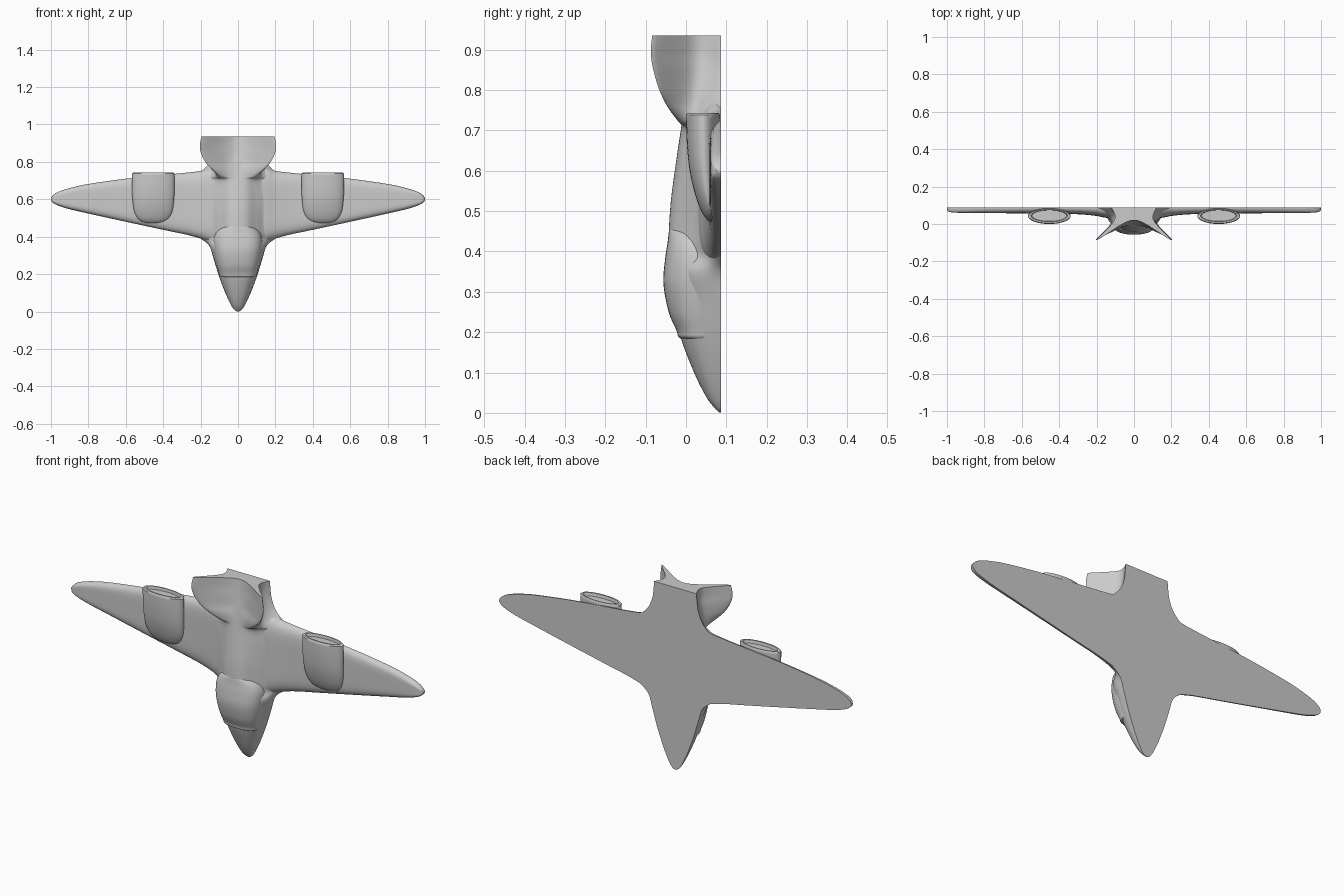
import bpy, bmesh
from math import sin, cos, pi, radians

BACK = 0.087  # flat rear plane


def smooth(rows, n):
    """Catmull-Rom resampling of a list of tuples."""
    out = []
    for i in range(len(rows) - 1):
        a, b, c, d = (rows[max(i - 1, 0)], rows[i], rows[i + 1],
                      rows[min(i + 2, len(rows) - 1)])
        for k in range(n):
            t = k / n
            out.append(tuple(0.5 * (2 * q + (r - p) * t + (2 * p - 5 * q + 4 * r - s) * t * t
                                    + (3 * q - p - 3 * r + s) * t ** 3)
                             for p, q, r, s in zip(a, b, c, d)))
    out.append(tuple(rows[-1]))
    return out


def loft(name, rings, mirror=False, angle=40):
    """Skin closed rings of equal length and cap both ends."""
    bm = bmesh.new()
    vs = [[bm.verts.new(p) for p in ring] for ring in rings]
    n = len(rings[0])
    for a, b in zip(vs, vs[1:]):
        for i in range(n):
            j = (i + 1) % n
            bm.faces.new((a[i], a[j], b[j], b[i]))
    bm.faces.new(vs[0])
    bm.faces.new(vs[-1])
    bmesh.ops.recalc_face_normals(bm, faces=bm.faces)
    me = bpy.data.meshes.new(name)
    bm.to_mesh(me)
    bm.free()
    ob = bpy.data.objects.new(name, me)
    bpy.context.collection.objects.link(ob)
    bpy.ops.object.select_all(action='DESELECT')
    ob.select_set(True)
    bpy.context.view_layer.objects.active = ob
    bpy.ops.object.shade_smooth_by_angle(angle=radians(angle))
    if mirror:
        ob.modifiers.new("Mirror", 'MIRROR').use_mirror_merge = False
    return ob


# fuselage with V tail: each row is z, centre y, three section points, half width
def nose(z, yc, w):
    row = [z, yc]
    for a in (25, 50, 72):
        row += [w * sin(radians(a)) ** 0.85, BACK - (BACK - yc) * cos(radians(a)) ** 0.85]
    return tuple(row + [w])


sections = [nose(*r) for r in [
    (0.001, 0.083, 0.008), (0.012, 0.071, 0.022), (0.04, 0.050, 0.040), (0.10, 0.020, 0.068),
    (0.19, -0.014, 0.102), (0.28, -0.030, 0.130), (0.35, -0.037, 0.153)]]
sections += [
    (0.39, -0.040, 0.05, -0.030, 0.100, 0.000, 0.145, 0.045, 0.200),
    (0.43, -0.043, 0.05, -0.033, 0.100, 0.003, 0.150, 0.040, 0.260),
    (0.52, -0.038, 0.05, -0.028, 0.100, 0.006, 0.155, 0.040, 0.280),
    (0.62, -0.025, 0.05, -0.017, 0.100, 0.012, 0.155, 0.040, 0.280),
    (0.70, -0.013, 0.045, -0.010, 0.088, 0.008, 0.145, 0.040, 0.270),
    (0.72, -0.010, 0.05, -0.012, 0.095, -0.015, 0.135, 0.030, 0.235),
    (0.76, -0.004, 0.06, -0.015, 0.138, -0.046, 0.120, 0.025, 0.185),
    (0.80, 0.002, 0.06, -0.008, 0.175, -0.066, 0.115, 0.020, 0.150),
    (0.85, 0.010, 0.065, -0.007, 0.199, -0.081, 0.110, 0.020, 0.130),
    (0.89, 0.015, 0.07, -0.006, 0.204, -0.087, 0.105, 0.020, 0.124),
    (0.935, 0.020, 0.07, -0.005, 0.196, -0.084, 0.105, 0.020, 0.120)]
rings = []
for z, yc, x1, y1, x2, y2, x3, y3, w in smooth(sections, 6):
    half = [(x1, y1), (x2, y2), (x3, y3), (w, BACK)]
    pts = [(-x, y) for x, y in reversed(half)] + [(0, yc)] + half
    rings.append([(x, min(y, BACK), z) for x, y in smooth(pts, 8)])
loft("fuselage_and_tail", rings)

# wings: x, leading edge z, trailing edge z, thickness
wing = [(0.0, 0.35, 0.78, 0.06), (0.10, 0.355, 0.78, 0.06), (0.16, 0.374, 0.768, 0.052),
        (0.20, 0.390, 0.752, 0.044), (0.28, 0.412, 0.742, 0.036), (0.40, 0.437, 0.730, 0.032),
        (0.60, 0.480, 0.710, 0.030), (0.80, 0.524, 0.682, 0.029), (0.90, 0.547, 0.660, 0.028),
        (0.96, 0.566, 0.640, 0.026), (0.988, 0.581, 0.622, 0.022), (1.0, 0.596, 0.606, 0.012)]
rings = []
for x, le, te, t in smooth(wing, 5):
    ring = []
    for k in range(33):
        u = cos(pi * k / 32)
        ring.append((x, BACK - t * max(0, 1 - u ** 6) ** 0.5, (le + te) / 2 + u * (te - le) / 2))
    rings.append(ring)
loft("wing", rings, mirror=True)

# canopy: z, front y, half width
canopy = [(0.184, -0.013, 0.092), (0.190, -0.020, 0.097), (0.205, -0.024, 0.101),
          (0.25, -0.043, 0.114), (0.32, -0.056, 0.128), (0.38, -0.052, 0.131),
          (0.42, -0.046, 0.120), (0.445, -0.043, 0.098), (0.458, -0.040, 0.070),
          (0.464, -0.034, 0.040)]
rings = []
for z, yc, w in smooth(canopy, 5):
    ring = []
    for k in range(33):
        a = pi * k / 32
        c = cos(a)
        ring.append((w * abs(c) ** 0.75 * (1 if c > 0 else -1),
                     0.05 - (0.05 - yc) * max(0, sin(a)) ** 0.75, z))
    rings.append(ring)
loft("canopy", rings)

# engine nacelles with a shallow exhaust recess: z, front y, half width
nacelle = [(0.473, 0.060, 0.035), (0.480, 0.051, 0.060), (0.50, 0.038, 0.085),
           (0.54, 0.023, 0.103), (0.60, 0.009, 0.111), (0.67, 0.002, 0.114), (0.738, 0.0, 0.114)]
stations = [(z, y, 0.084, w) for z, y, w in smooth(nacelle, 5)]
stations += [(0.743, 0.004, 0.081, 0.108), (0.743, 0.012, 0.076, 0.097), (0.728, 0.015, 0.074, 0.092)]
rings = [[(0.453 + w * cos(2 * pi * k / 40), (f + b) / 2 + (b - f) / 2 * sin(2 * pi * k / 40), z)
          for k in range(40)] for z, f, b, w in stations]
loft("engine_nacelle", rings, mirror=True)
